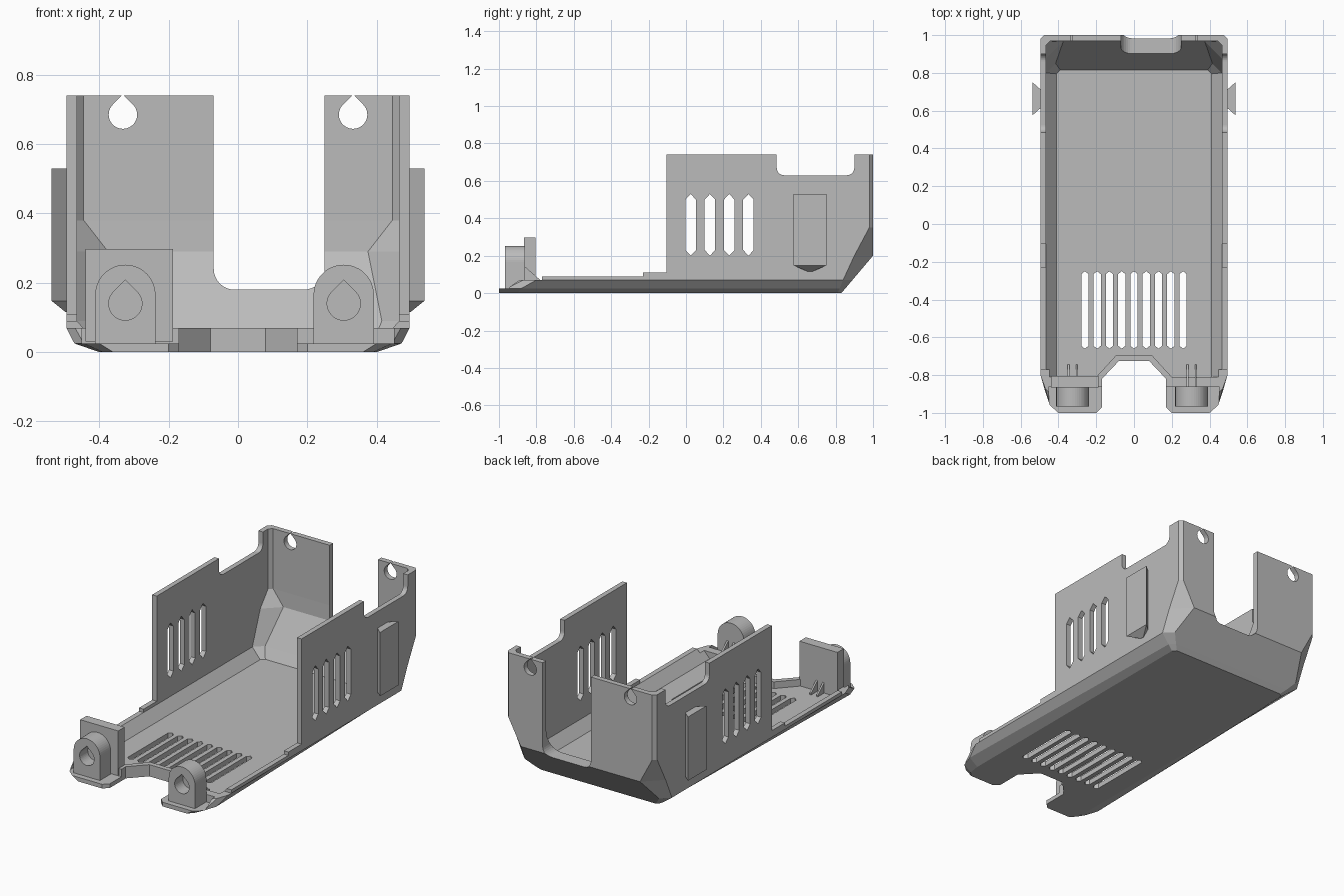
import bpy, bmesh, math
from mathutils import Vector

cube = bpy.data.objects.get("Cube")
if cube:
    bpy.data.objects.remove(cube, do_unlink=True)

grey = bpy.data.materials.new("plain grey")
grey.use_nodes = True
COL = (0.5, 0.5, 0.5, 1)
grey.diffuse_color = COL
grey.node_tree.nodes["Principled BSDF"].inputs["Base Color"].default_value = COL


def loft(name, rings):
    """Closed solid through rings of equal point count."""
    bm = bmesh.new()
    loops = [[bm.verts.new(p) for p in r] for r in rings]
    n = len(loops[0])
    for a, b in zip(loops, loops[1:]):
        for i in range(n):
            j = (i + 1) % n
            bm.faces.new((a[i], a[j], b[j], b[i]))
    bm.faces.new(loops[0][::-1])
    bm.faces.new(loops[-1])
    bmesh.ops.recalc_face_normals(bm, faces=bm.faces)
    me = bpy.data.meshes.new(name)
    bm.to_mesh(me)
    bm.free()
    me.materials.append(grey)
    ob = bpy.data.objects.new(name, me)
    bpy.context.collection.objects.link(ob)
    return ob


def prism(name, pts, axis, lo, hi):
    """Extrude a 2D outline along x, y or z."""
    place = {"x": lambda u, v, w: (w, u, v),
             "y": lambda u, v, w: (u, w, v),
             "z": lambda u, v, w: (u, v, w)}[axis]
    return loft(name, [[place(u, v, w) for u, v in pts] for w in (lo, hi)])


def box(name, x, y, z):
    return prism(name, [(x[0], y[0]), (x[1], y[0]), (x[1], y[1]), (x[0], y[1])], "z", *z)


def cut(target, cutters):
    for c in cutters:
        m = target.modifiers.new("cut", "BOOLEAN")
        m.operation, m.solver, m.object = "DIFFERENCE", "EXACT", c
    dg = bpy.context.evaluated_depsgraph_get()
    dg.update()
    me = bpy.data.meshes.new_from_object(target.evaluated_get(dg))
    target.modifiers.clear()
    target.data = me
    for c in cutters:
        bpy.data.objects.remove(c, do_unlink=True)


def arc(cx, cy, r, a, b, n=8):
    return [(cx + r * math.cos(math.radians(a + (b - a) * i / n)),
             cy + r * math.sin(math.radians(a + (b - a) * i / n))) for i in range(n + 1)]


def teardrop(cx, cz, r):
    return arc(cx, cz, r, 135, 405, 28) + [(cx, cz + r * math.sqrt(2))]


def u_cut(a, b, low, high, r):
    """U-shaped opening with rounded lower corners."""
    return [(a, high)] + arc(a + r, low + r, r, 180, 270) + arc(b - r, low + r, r, 270, 360) + [(b, high)]


def slot(c, lo, hi, w, tip):
    return [(c, lo), (c + w, lo + tip), (c + w, hi - tip), (c, hi), (c - w, hi - tip), (c - w, lo + tip)]


def mirrored(half):
    return half + [(-x, y) for x, y in reversed(half)]


def ring(z, front, width, back, chamfer):
    half = front + [(width, back - chamfer), (width - chamfer, back)]
    return [(x, y, z) for x, y in mirrored(half)]


# Tray shell: outer body with sloped lower edges, hollowed by an inner body
tip = [(0.36, -1.0), (0.39, -0.97), (0.40, -0.90)]
lip = [(0.40, -1.0), (0.445, -0.96), (0.472, -0.88)]
rim = [(0.43, -0.91), (0.47, -0.87), (0.495, -0.80)]
shell = loft("tray_shell", [
    ring(0, tip, 0.40, 0.83, 0.02), ring(0.025, lip, 0.435, 0.852, 0.03),
    ring(0.07, rim, 0.495, 0.89, 0.05), ring(0.20, rim, 0.495, 1.0, 0.10),
    ring(0.35, rim, 0.495, 1.0, 0.02), ring(0.74, rim, 0.495, 1.0, 0.02)])


def inner(z, width, back, chamfer):
    return ring(z, [(width, -0.81)], width, back, chamfer)


cutters = [
    loft("hollow", [inner(0.03, 0.41, 0.815, 0.02), inner(0.09, 0.465, 0.85, 0.05),
                    inner(0.29, 0.465, 0.965, 0.09), inner(0.38, 0.465, 0.968, 0.02),
                    inner(0.8, 0.465, 0.968, 0.02)]),
    # open front with stepped side rims
    prism("front_opening", [(-1.2, 0.07), (-0.77, 0.07), (-0.77, 0.09), (-0.23, 0.09),
                            (-0.23, 0.11), (-0.105, 0.11), (-0.105, 1), (-1.2, 1)], "x", -1, 1),
    box("front_ledge", (-0.45, 0.45), (-1.2, -0.86), (0.025, 0.3)),
    # front notch, rear opening and side wall recesses
    prism("front_notch", mirrored([(0.20, -1.1), (0.20, -1.0), (0.17, -0.97), (0.17, -0.82), (0.08, -0.725)]),
          "z", -0.1, 0.3),
    prism("rear_opening", u_cut(-0.07, 0.25, 0.18, 1, 0.06), "y", 0.86, 1.2),
    prism("wall_recess", u_cut(0.485, 0.90, 0.63, 1, 0.04), "x", -1, 1),
]
cutters += [prism("rear_hole", teardrop(s * 0.332, 0.685, 0.041), "y", 0.9, 1.1) for s in (-1, 1)]
cutters += [prism("wall_vent", slot(0.025 + 0.103 * i, 0.20, 0.53, 0.028, 0.03), "x", -1, 1) for i in range(4)]
cutters += [prism("floor_vent", slot(0.065 * i, -0.66, -0.25, 0.019, 0.015), "z", -0.1, 0.06)
            for i in range(-4, 5)]
cut(shell, cutters)

# Raised flange around the front notch
prism("notch_flange", mirrored([(0.17, -0.86), (0.17, -0.82), (0.08, -0.725)])[::1]
      + [(-0.20, -0.86), (-0.20, -0.81), (-0.095, -0.695), (0.095, -0.695), (0.20, -0.81), (0.20, -0.86)],
      "z", 0.005, 0.07)

# Front posts with blind teardrop sockets and small rear gussets
for side, cx in (("right", -0.325), ("left", 0.305)):
    r = 0.087
    outline = [(cx - r, 0.02), (cx + r, 0.02)] + arc(cx, 0.165, r, 0, 180, 24)
    post = prism(side + "_post", outline, "y", -0.967, -0.86)
    cut(post, [prism("socket", teardrop(cx, 0.14, 0.048), "y", -1.1, -0.89)])
    for dx in (-0.022, 0.022):
        prism(side + "_post_gusset", [(-0.87, 0.02), (-0.745, 0.02), (-0.745, 0.04), (-0.87, 0.15)],
              "x", cx + dx - 0.005, cx + dx + 0.005)
box("right_post_plate", (-0.44, -0.188), (-0.866, -0.805), (0.03, 0.297))

# Dovetail clips on the side walls
for side, s in (("right", -1), ("left", 1)):
    def clip(z, half_in, half_out, out):
        c = 0.663
        return [(s * 0.49, c - half_in, z), (s * out, c - half_out, z),
                (s * out, c + half_out, z), (s * 0.49, c + half_in, z)]
    loft(side + "_clip", [clip(0.115, 0.01, 0.012, 0.497), clip(0.148, 0.045, 0.088, 0.538),
                          clip(0.53, 0.045, 0.088, 0.538)])
